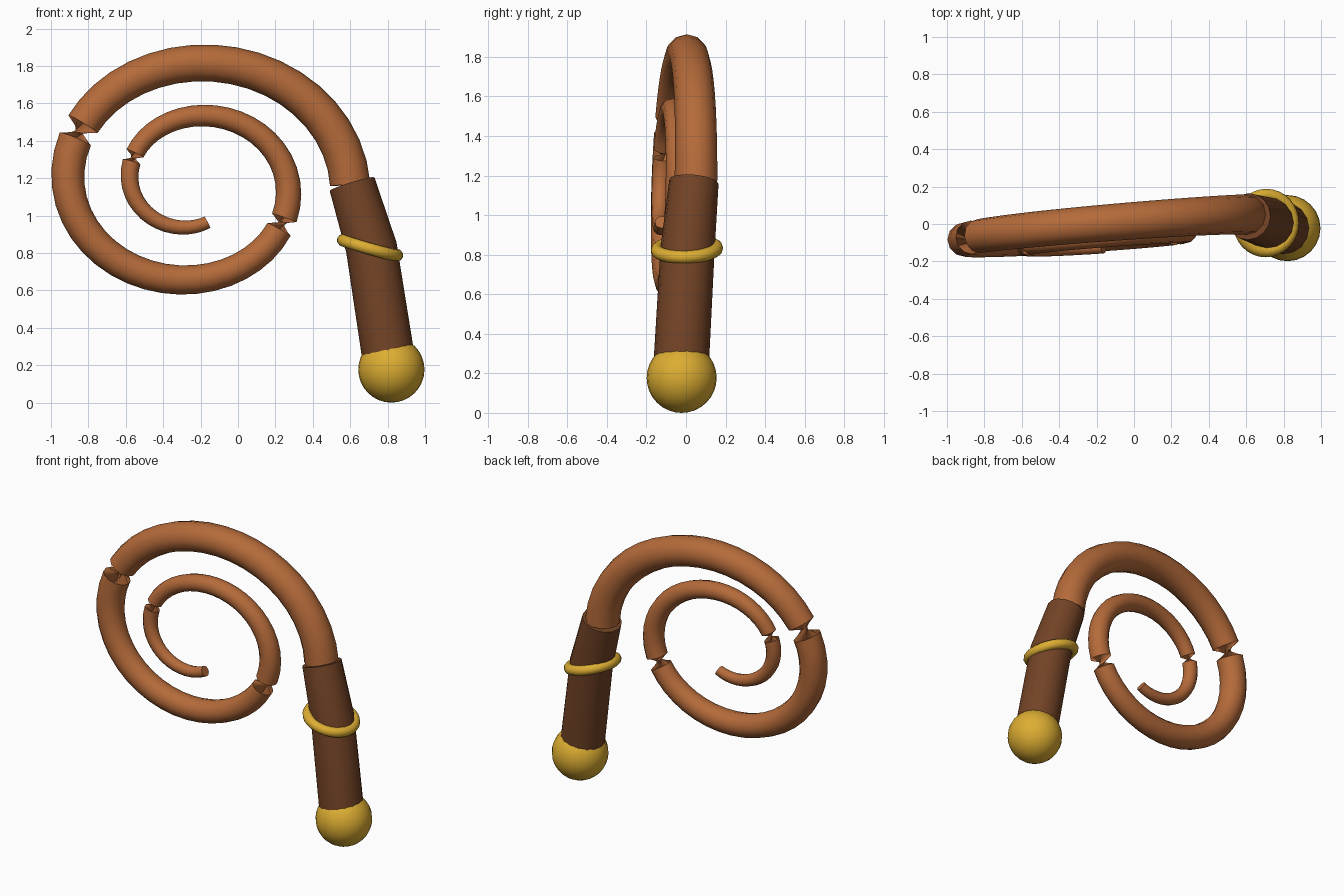
import bpy, bmesh, math
from mathutils import Vector

if "Cube" in bpy.data.objects:
    bpy.data.objects.remove(bpy.data.objects["Cube"])


def material(name, color):
    m = bpy.data.materials.new(name)
    m.diffuse_color = (*color, 1)
    m.use_nodes = True
    m.node_tree.nodes["Principled BSDF"].inputs["Base Color"].default_value = m.diffuse_color
    return m


LEATHER = material("tan_leather", (0.46, 0.145, 0.042))
GRIP = material("dark_brown_leather", (0.17, 0.056, 0.019))
GOLD = material("gold", (0.72, 0.42, 0.032))


def finish(bm, name, mat, angle=40):
    bmesh.ops.recalc_face_normals(bm, faces=bm.faces)
    me = bpy.data.meshes.new(name)
    bm.to_mesh(me)
    bm.free()
    me.materials.append(mat)
    me.shade_smooth()
    me.set_sharp_from_angle(angle=math.radians(angle))
    ob = bpy.data.objects.new(name, me)
    bpy.context.collection.objects.link(ob)
    return ob


def sweep(name, stations, sides, mat):
    """Tube through (centre, tangent, radius, sign); a sign change half-twists it."""
    bm = bmesh.new()
    rings = []
    for centre, tangent, radius, sign in stations:
        t = tangent.normalized()
        u = t.cross(Vector((0, 1, 0))).normalized()
        v = t.cross(u)
        ring = []
        for j in range(sides):
            a = math.tau * j / sides
            ring.append(bm.verts.new(
                centre + (u * math.cos(a) + v * math.sin(a)) * radius * sign))
        rings.append(ring)
    for r, s in zip(rings, rings[1:]):
        for j in range(sides):
            k = (j + 1) % sides
            bm.faces.new((r[j], r[k], s[k], s[j]))
    bm.faces.new(rings[0])
    bm.faces.new(rings[-1])
    return finish(bm, name, mat)


# Lash: a shrinking elliptical spiral, pinched by a half twist every half turn
def spiral(deg):
    h = deg / 180
    x = -0.237 + (0.837 - 0.166 * h) * math.cos(h * math.pi)
    dz = (0.72 - 0.1413 * h) * math.sin(h * math.pi)
    y = 0.008 + 0.07 * x - 0.0313 * h + 0.035 * dz
    return Vector((x, y, 1.1655 + dz))


lash = []
sign = 1
for start, end, steps in ((0, 147.7, 18), (155.9, 328.8, 21),
                          (337.1, 508.6, 21), (517.2, 648, 16)):
    for i in range(steps + 1):
        d = start + (end - start) * i / steps
        lash.append((spiral(d), spiral(d + 1) - spiral(d - 1),
                     0.108 - 0.074 * d / 648, sign))
    sign = -sign
sweep("coiled_lash", lash, 12, LEATHER)

# Grip: slightly bent, tapering upward
bottom = Vector((0.80, -0.023, 0.27))
middle = Vector((0.713, 0.008, 0.83))
top = Vector((0.61, 0.04, 1.168))
sweep("handle_grip", [(bottom, middle - bottom, 0.14, 1),
                      (middle, top - bottom, 0.137, 1),
                      (top, top - middle, 0.125, 1)], 16, GRIP)

# Pommel ball
bm = bmesh.new()
bmesh.ops.create_uvsphere(bm, u_segments=24, v_segments=16, radius=0.177)
bmesh.ops.translate(bm, verts=bm.verts, vec=(0.82, -0.022, 0.177))
finish(bm, "pommel", GOLD)

# Slanted collar ring around the grip
bm = bmesh.new()
axis = Vector((0.27, -0.04, 0.96)).normalized()
side = axis.cross(Vector((0, 1, 0))).normalized()
depth = axis.cross(side)
M, N = 32, 10
grid = []
for i in range(M):
    a = math.tau * i / M
    out = side * math.cos(a) + depth * math.sin(a)
    grid.append([bm.verts.new(Vector((0.706, 0.005, 0.828))
                 + out * (0.15 + 0.033 * math.cos(math.tau * j / N))
                 + axis * 0.033 * math.sin(math.tau * j / N)) for j in range(N)])
for i in range(M):
    r, s = grid[i], grid[(i + 1) % M]
    for j in range(N):
        k = (j + 1) % N
        bm.faces.new((r[j], s[j], s[k], r[k]))
finish(bm, "collar_ring", GOLD, 60)
